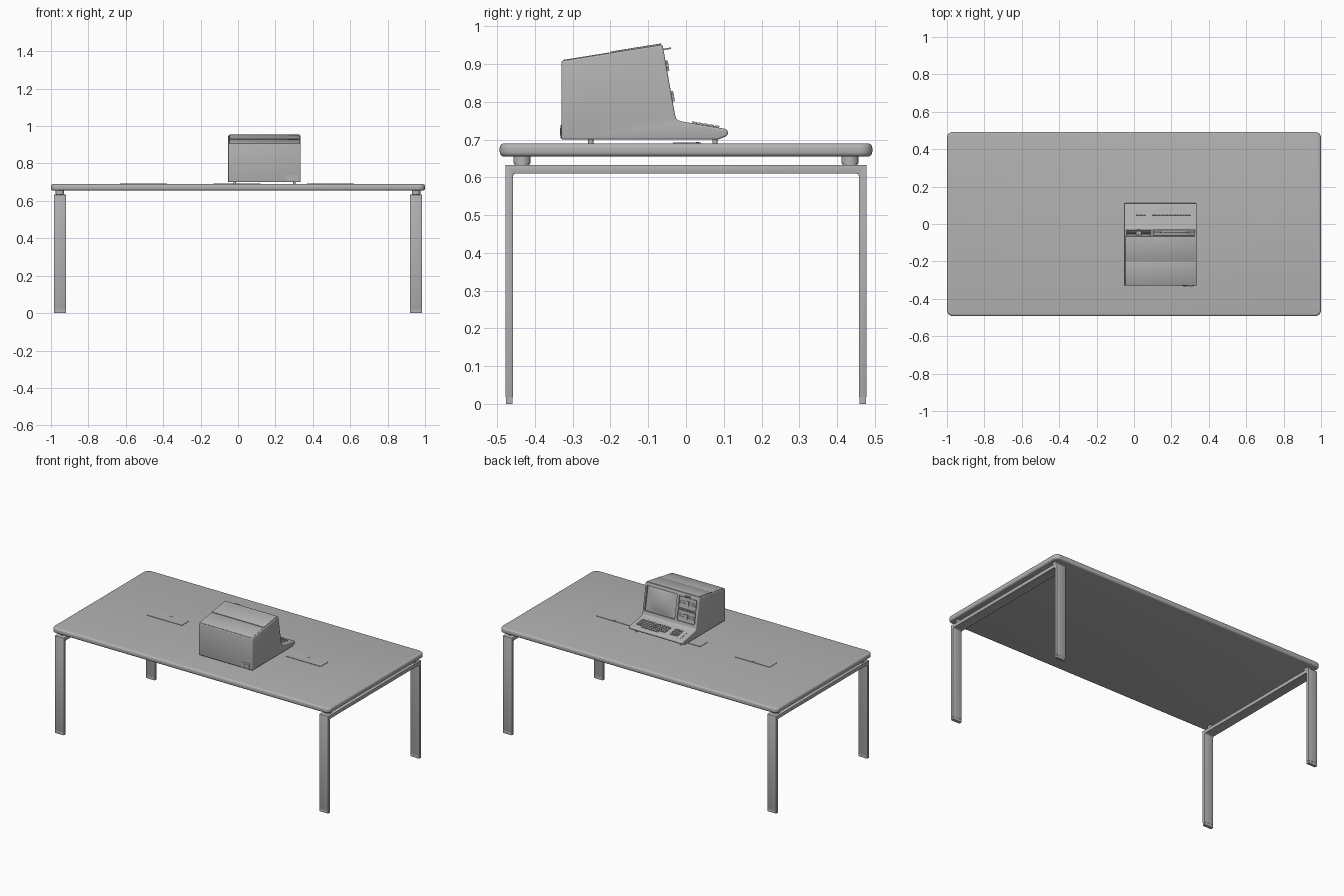
import bpy, bmesh, math
from mathutils import Matrix, Vector

cube = bpy.data.objects.get("Cube")
if cube:
    bpy.data.objects.remove(cube, do_unlink=True)

grey = bpy.data.materials.new("plain grey")
grey.use_nodes = True
grey.diffuse_color = (0.45, 0.45, 0.45, 1)
grey.node_tree.nodes["Principled BSDF"].inputs["Base Color"].default_value = grey.diffuse_color


def finish(name, bm, bevel=0, segments=2, limit=30):
    bmesh.ops.recalc_face_normals(bm, faces=bm.faces)
    mesh = bpy.data.meshes.new(name)
    bm.to_mesh(mesh)
    bm.free()
    mesh.materials.append(grey)
    ob = bpy.data.objects.new(name, mesh)
    bpy.context.collection.objects.link(ob)
    bpy.ops.object.select_all(action="DESELECT")
    ob.select_set(True)
    bpy.context.view_layer.objects.active = ob
    if bevel:
        mod = ob.modifiers.new("Bevel", "BEVEL")
        mod.width, mod.segments = bevel, segments
        mod.limit_method, mod.angle_limit = "ANGLE", math.radians(limit)
        bpy.ops.object.modifier_apply(modifier=mod.name)
    bpy.ops.object.shade_smooth_by_angle(angle=math.radians(35))
    return ob


def add_box(bm, lo, hi, frame=Matrix()):
    lo, hi = Vector(lo), Vector(hi)
    mat = frame @ Matrix.Translation((lo + hi) / 2) @ Matrix.Diagonal((*(hi - lo), 1))
    bmesh.ops.create_cube(bm, size=1, matrix=mat)


def box(name, lo, hi, frame=Matrix(), **kw):
    bm = bmesh.new()
    add_box(bm, lo, hi, frame)
    return finish(name, bm, **kw)


def prism(name, points, push, **kw):
    bm = bmesh.new()
    face = bm.faces.new([bm.verts.new(p) for p in points])
    new = bmesh.ops.extrude_face_region(bm, geom=[face])["geom"]
    bmesh.ops.translate(bm, vec=push, verts=[v for v in new if isinstance(v, bmesh.types.BMVert)])
    return finish(name, bm, **kw)


def add_disc(bm, x, y, low, high, radius, frame=Matrix()):
    bmesh.ops.create_cone(bm, cap_ends=True, segments=24, radius1=radius, radius2=radius,
                          depth=high - low,
                          matrix=frame @ Matrix.Translation((x, y, (low + high) / 2)))


def arc(cx, cy, r, start, end, steps=6):
    angles = [math.radians(start + (end - start) * i / steps) for i in range(steps + 1)]
    return [(cx + r * math.cos(a), cy + r * math.sin(a)) for a in angles]


# Table top with rounded corners and rims
outline = []
for k, (sx, sy) in enumerate([(1, 1), (-1, 1), (-1, -1), (1, -1)]):
    outline += arc(sx * 0.967, sy * 0.46, 0.033, 90 * k, 90 * k + 90, 8)
prism("table_top", [(x, y, 0.655) for x, y in outline], (0, 0, 0.035),
      bevel=0.012, segments=4, limit=60)

# Cable hatches with finger slots
for i, x in enumerate((-0.505, -0.005, 0.495)):
    box(f"cable_hatch_{i}", (x - 0.125, -0.035, 0.688), (x + 0.125, 0.04, 0.6925))
    box(f"hatch_slot_{i}", (x - 0.012, 0.026, 0.69), (x + 0.012, 0.034, 0.6935))

# Leg frames, feet and round spacers on both ends
for side, sign in (("right", -1), ("left", 1)):
    inner = arc(0.45, 0.602, 0.008, 0, 90) + arc(-0.45, 0.602, 0.008, 90, 180)
    loop = [(-0.478, 0.018), (-0.478, 0.633), (0.478, 0.633), (0.478, 0.018), (0.458, 0.018)]
    loop += inner + [(-0.458, 0.018)]
    x0 = sign * 0.952 - 0.0325
    prism(f"{side}_leg_frame", [(x0, y, z) for y, z in loop], (0.065, 0, 0), bevel=0.0015)
    for end, s in (("front", -1), ("back", 1)):
        box(f"{side}_{end}_foot", (x0 + 0.001, s * 0.468 - 0.009, 0),
            (x0 + 0.064, s * 0.468 + 0.009, 0.019))
        bm = bmesh.new()
        add_disc(bm, sign * 0.952, s * 0.434, 0.632, 0.645, 0.02)
        add_disc(bm, sign * 0.952, s * 0.434, 0.637, 0.657, 0.023)
        finish(f"{side}_{end}_spacer", bm)

# Computer housing: one side profile pushed across its width
LEFT, RIGHT = 0.335, -0.053
profile = [(-0.33, 0.7), (-0.33, 0.908), (-0.062, 0.951), (-0.029, 0.765)]
profile += [(-0.026, 0.756), (-0.021, 0.751), (-0.012, 0.748), (0.1, 0.729)]
profile += arc(0.1, 0.718, 0.011, 60, -60) + [(0.085, 0.7)]
body = prism("computer_housing", [(RIGHT, y, z) for y, z in profile],
             (LEFT - RIGHT, 0, 0), bevel=0.005, segments=3, limit=50)


# Frames lying on sloped surfaces: x across, y up the slope, z outward
def slope_frame(low, high):
    up = Vector((0, high[0] - low[0], high[1] - low[1])).normalized()
    out = Vector((1, 0, 0)).cross(up)
    if out.z < 0:
        out = -out
    m = Matrix((Vector((1, 0, 0)), up, out)).transposed().to_4x4()
    return Matrix.Translation((0, *low)) @ m


panel = slope_frame((-0.029, 0.765), (-0.062, 0.951))
deck = slope_frame((-0.012, 0.748), (0.1, 0.729))
lid = slope_frame((-0.33, 0.908), (-0.062, 0.951))


# Screen and drive recesses cut into the sloped panel, keyboard well in the deck
def cut(lo, hi, frame):
    cutter = box("cutter", lo, hi, frame)
    cutter.hide_render = True
    mod = body.modifiers.new("Cut", "BOOLEAN")
    mod.operation, mod.object = "DIFFERENCE", cutter
    bpy.context.view_layer.objects.active = body
    bpy.ops.object.modifier_apply(modifier=mod.name)
    bpy.data.objects.remove(cutter, do_unlink=True)


cut((0.105, 0.014, -0.012), (0.322, 0.17, 0.05), panel)
cut((-0.04, 0.094, -0.006), (0.088, 0.17, 0.05), panel)
cut((-0.04, 0.014, -0.006), (0.088, 0.086, 0.05), panel)

# Domed screen glass
bm = bmesh.new()
bmesh.ops.create_grid(bm, x_segments=12, y_segments=12, size=1)
for v in bm.verts:
    dome = (1 - v.co.x ** 2) * (1 - v.co.y ** 2)
    v.co = panel @ Vector((0.2135 + 0.1 * v.co.x, 0.092 + 0.071 * v.co.y, -0.011 + 0.011 * dome))
screen = finish("screen_glass", bm)
if sum(p.normal.y for p in screen.data.polygons) < 0:
    screen.data.flip_normals()

# Disk drives: front plate, slot lips and latch lever
for name, v in (("upper", 0.132), ("lower", 0.05)):
    bm = bmesh.new()
    add_box(bm, (-0.036, v - 0.032, -0.008), (0.084, v + 0.032, -0.001), panel)
    add_box(bm, (-0.032, v + 0.004, -0.002), (0.08, v + 0.009, 0.003), panel)
    add_box(bm, (-0.032, v - 0.009, -0.002), (0.08, v - 0.004, 0.003), panel)
    add_box(bm, (0.014, v - 0.014, -0.002), (0.034, v + 0.014, 0.006), panel)
    finish(f"{name}_disk_drive", bm)
box("drive_lever", (0.01, 0.174, -0.002), (0.04, 0.178, 0.02), panel)

# Keyboard: staggered main rows, a number pad and a side strip
bm = bmesh.new()
for row in range(5):
    v = 0.028 + row * 0.0155
    if row < 4:
        for col in range(14):
            x = 0.096 + col * 0.0148 + (row % 2) * 0.004
            add_box(bm, (x, v, -0.002), (x + 0.0125, v + 0.0125, 0.005), deck)
    else:
        add_box(bm, (0.14, v, -0.002), (0.26, v + 0.011, 0.005), deck)
    for col in range(4 if row < 4 else 0):
        x = 0.01 + col * 0.0135
        add_box(bm, (x, v, -0.002), (x + 0.0115, v + 0.0125, 0.005), deck)
add_box(bm, (-0.021, 0.03, -0.002), (-0.016, 0.095, 0.002), deck)
finish("keyboard_keys", bm)

# Lid panels on top, with a seam between them
box("rear_lid", (RIGHT + 0.006, 0.004, -0.002), (LEFT - 0.006, 0.128, 0.002), lid, bevel=0.0015)
box("front_lid", (RIGHT + 0.006, 0.131, -0.002), (LEFT - 0.006, 0.268, 0.004), lid, bevel=0.002)

# Power socket plate on the rear, with round plug and switch
turn = Matrix.Translation((0, -0.33, 0)) @ Matrix.Rotation(math.radians(90), 4, "X")
bm = bmesh.new()
add_box(bm, (0.256, 0.703, -0.002), (0.322, 0.738, 0.002), turn)
add_disc(bm, 0.274, 0.721, 0, 0.004, 0.009, turn)
add_box(bm, (0.294, 0.711, 0), (0.314, 0.731, 0.004), turn)
finish("power_socket", bm)

# Small feet under the computer
bm = bmesh.new()
for x in (RIGHT + 0.035, LEFT - 0.035):
    for y in (-0.252, 0.077):
        add_disc(bm, x, y, 0.689, 0.702, 0.007)
finish("computer_feet", bm)
